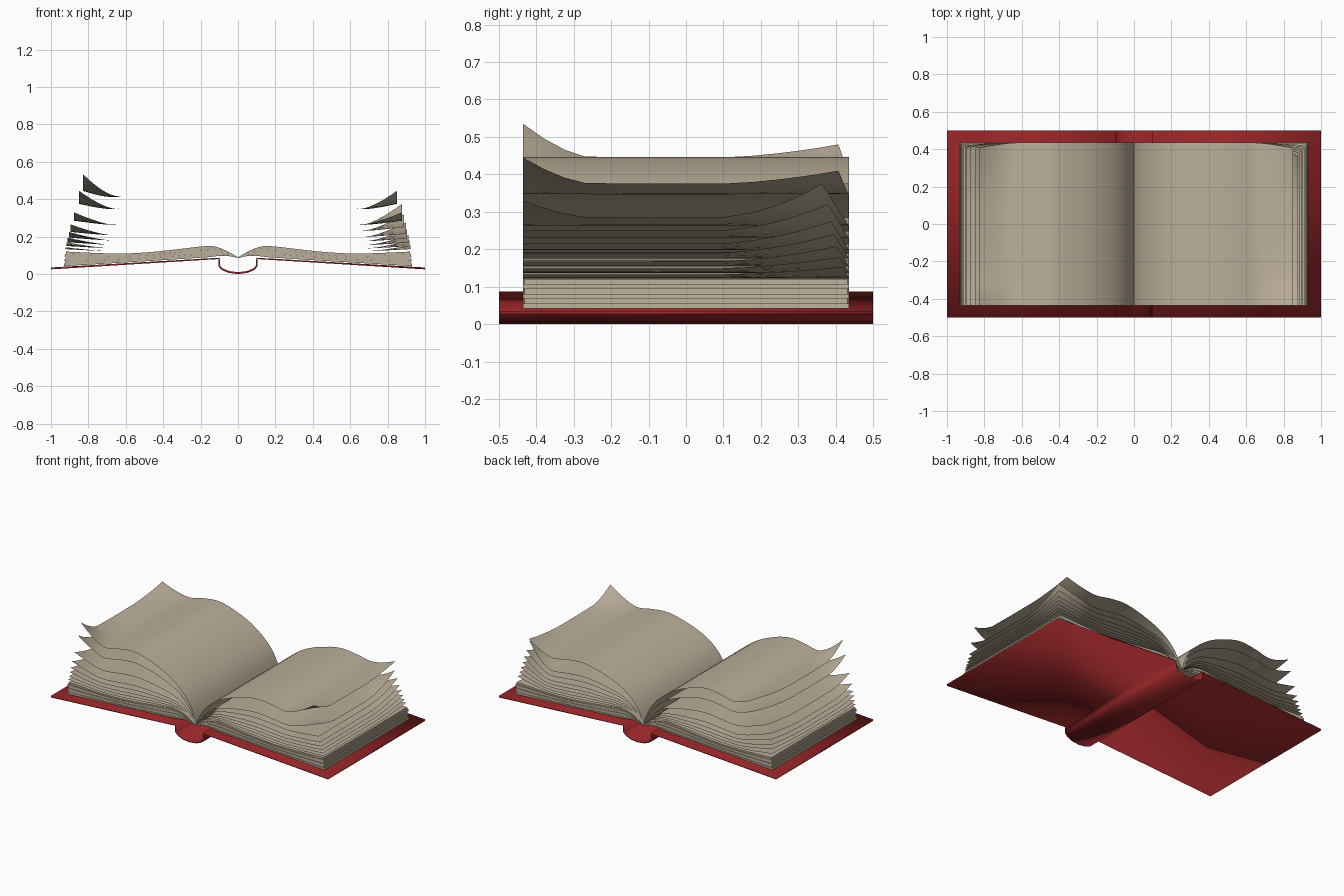
import bpy

if "Cube" in bpy.data.objects:
    bpy.data.objects.remove(bpy.data.objects["Cube"])


def material(name, color):
    m = bpy.data.materials.new(name)
    m.diffuse_color = color
    m.use_nodes = True
    m.node_tree.nodes["Principled BSDF"].inputs["Base Color"].default_value = m.diffuse_color
    return m


RED = material("red_cloth", (0.30, 0.018, 0.02, 1))
PAPER = material("aged_paper", (0.50, 0.43, 0.32, 1))


def make(name, verts, faces, mat, angle=0.6):
    me = bpy.data.meshes.new(name)
    me.from_pydata(verts, [], faces)
    me.materials.append(mat)
    ob = bpy.data.objects.new(name, me)
    bpy.context.collection.objects.link(ob)
    bpy.ops.object.select_all(action='DESELECT')
    ob.select_set(True)
    bpy.context.view_layer.objects.active = ob
    bpy.ops.object.shade_smooth_by_angle(angle=angle)
    return ob


def spline(pts, n=3):
    """Catmull-Rom curve through 2D points."""
    p = [pts[0]] + pts + [pts[-1]]
    out = []
    for i in range(1, len(p) - 2):
        for k in range(n):
            t = k / n
            out.append(tuple(
                0.5 * (2 * b + (c - a) * t + (2 * a - 5 * b + 4 * c - d) * t * t
                       + (3 * b - a - 3 * c + d) * t ** 3)
                for a, b, c, d in zip(*p[i - 1:i + 3])))
    return out + [pts[-1]]


def mix(pa, pb, t):
    return [(a[0] + (b[0] - a[0]) * t, a[1] + (b[1] - a[1]) * t) for a, b in zip(pa, pb)]


def clamp(v):
    return max(0.0, min(1.0, v))


def grid_faces(nx, ny, flip):
    fs = []
    for i in range(nx - 1):
        for j in range(ny - 1):
            f = (i * ny + j, (i + 1) * ny + j, (i + 1) * ny + j + 1, i * ny + j + 1)
            fs.append(f[::-1] if flip else f)
    return fs


# Cover: two sloping boards and a rounded spine
half = [(1, 0.025), (0.105, 0.08), (0.105, 0.042), (0.088, 0.022), (0.05, 0.006)]
prof = [(-x, z) for x, z in half] + [(0, 0)] + half[::-1]
verts = [(x, y, z) for x, z in prof for y in (-0.5, 0.5)]
cover = make("cover", verts, grid_faces(len(prof), 2, False), RED)
sol = cover.modifiers.new("thickness", 'SOLIDIFY')
sol.thickness = 0.01
sol.offset = 1

# Page cross-sections, from the spine outwards
BASE = [(0, 0.085), (0.05, 0.096), (0.1, 0.097), (0.16, 0.09), (0.28, 0.082),
        (0.42, 0.073), (0.55, 0.065), (0.65, 0.059), (0.75, 0.053), (0.93, 0.042)]
LOW = [(0, 0.09), (0.05, 0.118), (0.1, 0.14), (0.16, 0.15), (0.28, 0.138),
       (0.42, 0.122), (0.55, 0.112), (0.65, 0.11), (0.75, 0.112), (0.925, 0.12)]
HIGH = [(0, 0.09), (0.02, 0.16), (0.065, 0.24), (0.14, 0.315), (0.25, 0.385),
        (0.42, 0.443), (0.55, 0.435), (0.65, 0.412), (0.74, 0.42), (0.83, 0.445)]

YS = [-0.435, -0.38, -0.325, -0.27, -0.1, 0.1, 0.18, 0.25, 0.32, 0.38, 0.435]


def sheet(name, side, z_end, front_curl, back_curl):
    """One loose page with lifted outer corners."""
    curve = spline(mix(LOW, HIGH, (z_end - 0.12) / 0.325))
    x_end = curve[-1][0]
    verts = []
    for x, z in curve:
        w = clamp((x / x_end - 0.75) / 0.25) ** 1.5
        for y in YS:
            f = front_curl * w * clamp((-0.25 - y) / 0.185) ** 1.6
            b = back_curl * w * clamp((y - 0.08) / 0.355) ** 1.6
            verts.append((side * x, y - 0.8 * b, z + f + b))
    make(name, verts, grid_faces(len(curve), len(YS), side < 0), PAPER)


def block(name, side, lo, hi, x_trim, y_half):
    """A closed layer of the flat page stack."""
    ring = [(side * x * x_trim, z) for x, z in spline(lo) + spline(hi)[::-1]]
    n, m = len(ring), len(ring) // 2
    verts = [(x, y, z) for x, z in ring for y in (-y_half, y_half)]
    faces = []
    for i in range(n):
        k = (i + 1) % n
        faces.append((2 * i, 2 * i + 1, 2 * k + 1, 2 * k))
    for i in range(m - 1):
        a, b, c, d = i, i + 1, n - 2 - i, n - 1 - i
        faces.append((2 * a, 2 * b, 2 * c, 2 * d))
        faces.append((2 * d + 1, 2 * c + 1, 2 * b + 1, 2 * a + 1))
    if side < 0:
        faces = [f[::-1] for f in faces]
    make(name, verts, faces, PAPER)


# Loose pages: height of outer edge, front corner curl, back corner curl
LEFT = [(0.445, 0.09, 0.035), (0.375, 0.07, 0.035), (0.285, 0.045, 0.03),
        (0.225, 0.04, 0.035), (0.195, 0.025, 0.03), (0.17, 0.02, 0.025),
        (0.15, 0.01, 0.02), (0.133, 0.005, 0.01)]
RIGHT = [(0.375, 0.07, 0.035), (0.285, 0.045, 0.09), (0.25, 0.0, 0.07),
         (0.215, 0.0, 0.06), (0.19, 0.0, 0.05), (0.168, 0.0, 0.04),
         (0.149, 0.0, 0.03), (0.133, 0.0, 0.02)]

for side, word, pages in ((-1, "left", LEFT), (1, "right", RIGHT)):
    for i, page in enumerate(pages):
        sheet(f"{word}_page_{i + 1}", side, *page)
    # Flat stack under the loose pages
    layers = 6
    for i in range(layers):
        block(f"{word}_stack_{i + 1}", side, mix(BASE, LOW, i / layers),
              mix(BASE, LOW, (i + 1) / layers),
              1 - 0.006 * (i % 2), 0.435 - 0.004 * (i % 2))
